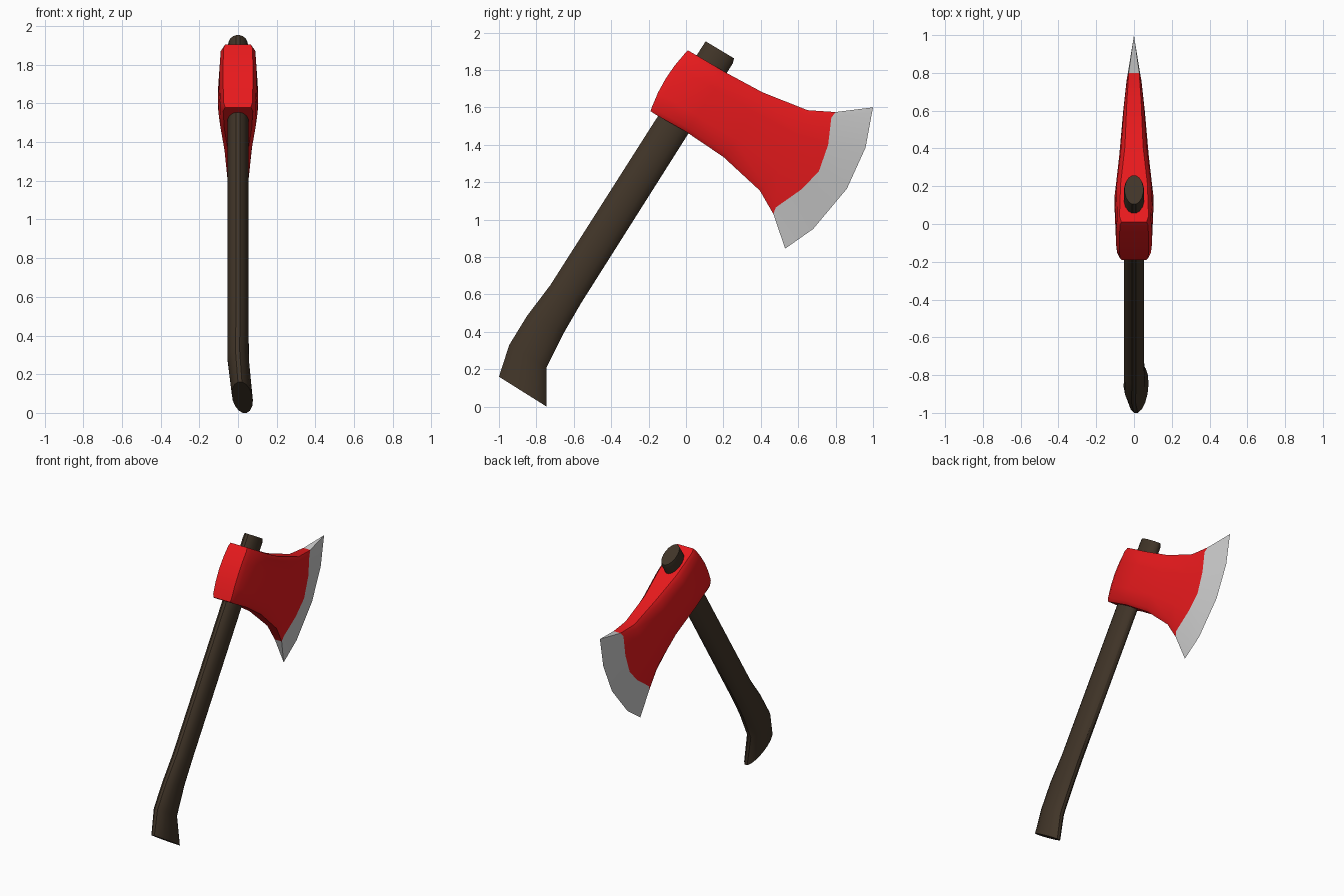
import bpy, bmesh, math
from mathutils import Vector

if "Cube" in bpy.data.objects:
    bpy.data.objects.remove(bpy.data.objects["Cube"])


def loft(name, rings, caps, color=None, angle=35):
    """Skin a list of equal closed rings; caps are strips of quads."""
    bm = bmesh.new()
    loops = [[bm.verts.new(p) for p in ring] for ring in rings]
    n = len(loops[0])
    for a, b in zip(loops, loops[1:]):
        for k in range(n):
            bm.faces.new((a[k], a[(k + 1) % n], b[(k + 1) % n], b[k]))
    for c in caps:
        r = loops[c]
        for k in range(n // 2 - 1):
            bm.faces.new((r[k], r[k + 1], r[n - 2 - k], r[n - 1 - k]))
    bmesh.ops.remove_doubles(bm, verts=bm.verts, dist=0.0005)
    bmesh.ops.recalc_face_normals(bm, faces=bm.faces)
    mesh = bpy.data.meshes.new(name)
    bm.to_mesh(mesh)
    bm.free()
    ob = bpy.data.objects.new(name, mesh)
    bpy.context.collection.objects.link(ob)
    if color:
        mat = bpy.data.materials.new(name + "_colour")
        mat.diffuse_color = (*color, 1)
        mat.use_nodes = True
        mat.node_tree.nodes["Principled BSDF"].inputs["Base Color"].default_value = mat.diffuse_color
        mesh.materials.append(mat)
    bpy.ops.object.select_all(action='DESELECT')
    ob.select_set(True)
    bpy.context.view_layer.objects.active = ob
    bpy.ops.object.shade_smooth_by_angle(angle=math.radians(angle))
    return ob


# Handle: oval sections given by back edge and front edge points (x, y, z)
def oval(back, front, half, n=16):
    a, b = Vector(back), Vector(front)
    mid, arm = (a + b) / 2, (b - a) / 2
    turns = [math.tau * (k + 0.5) / n for k in range(n)]
    return [mid + arm * (math.cos(t) / math.cos(math.pi / n))
            + Vector((half * math.sin(t), 0, 0)) for t in turns]


handle = [
    oval((0.01, -1.0, 0.16), (0.035, -0.745, 0.0), 0.053),
    oval((-0.003, -0.945, 0.33), (0.006, -0.745, 0.21), 0.056),
    oval((0, -0.85, 0.485), (0, -0.65, 0.40), 0.055),
    oval((0, -0.725, 0.65), (0, -0.56, 0.555), 0.055),
    oval((0, 0.09, 1.93), (0, 0.25, 1.835), 0.055),
    oval((0, 0.105, 1.953), (0, 0.257, 1.862), 0.05),
]
loft("handle", handle, (0, -1), (0.052, 0.035, 0.021))

# Axe head: columns from poll to cutting edge, rows from top to bottom
ROWS = (0, 0.06, 0.28, 0.5, 0.72, 0.94, 1)


def ring(points, half, rim):
    f = (rim, (rim + 2) / 3, 0.98, 1, 0.98, (rim + 2) / 3, rim)
    right = [(half * w, y, z) for w, (y, z) in zip(f, points)]
    return right + [(-x, y, z) for x, y, z in reversed(right)]


def column(top, bottom, bulge):
    a, b = Vector(top), Vector(bottom)
    out = Vector((0.86, -0.5)) * bulge
    return [a.lerp(b, t) + out * (4 * t * (1 - t)) for t in ROWS]


seam = [(0.80, 1.575), (0.777, 1.545), (0.76, 1.40), (0.71, 1.257),
        (0.615, 1.16), (0.48, 1.065), (0.467, 1.03)]
edge = [(1.0, 1.60), (0.995, 1.575), (0.96, 1.385), (0.86, 1.165),
        (0.68, 0.95), (0.545, 0.855), (0.53, 0.845)]
head = [
    ring(column((0.01, 1.905), (-0.19, 1.58), -0.022), 0.078, 0.85),
    ring(column((0.04, 1.888), (-0.16, 1.56), -0.018), 0.096, 0.8),
    ring(column((0.215, 1.785), (0.0, 1.47), 0), 0.104, 0.68),
    ring(column((0.41, 1.68), (0.20, 1.335), 0.01), 0.08, 0.6),
    ring(column((0.65, 1.585), (0.395, 1.155), 0.035), 0.058, 0.65),
    ring(seam, 0.04, 0.7),
]
loft("axe_head", head, (0,), (0.8, 0.01, 0.012))

# Ground steel blade tapering to a sharp edge
loft("blade", [ring(seam, 0.04, 0.7), ring(edge, 0, 1)], ())
